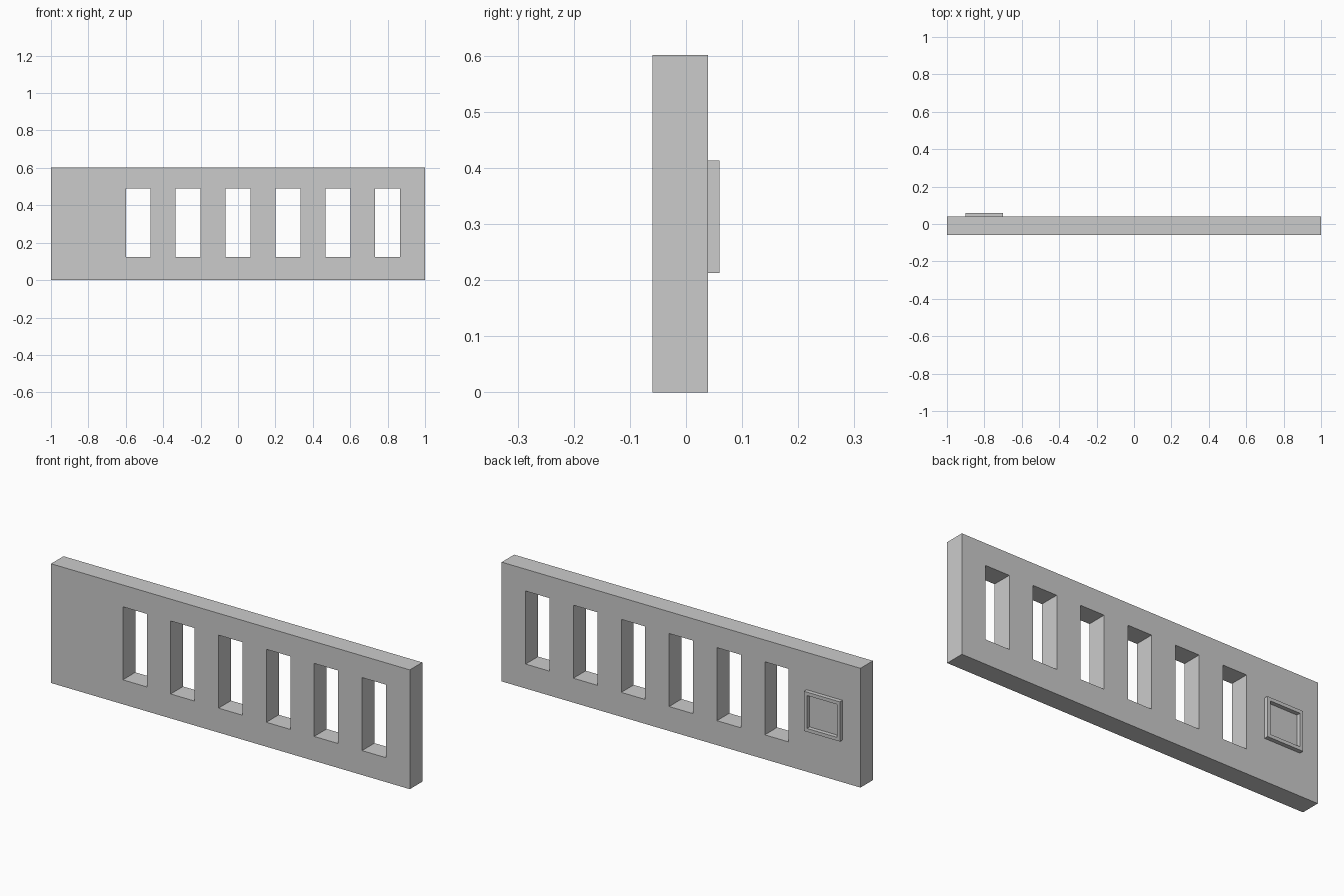
import bpy, bmesh, math

if "Cube" in bpy.data.objects:
    bpy.data.objects.remove(bpy.data.objects["Cube"])


def rect(x0, x1, z0, z1):
    return [(x0, z0), (x1, z0), (x1, z1), (x0, z1)]


def plate(name, outline, holes, y0, y1):
    """Upright plate with openings, spanning y0..y1."""
    curve = bpy.data.curves.new(name, 'CURVE')
    curve.dimensions = '2D'
    curve.fill_mode = 'BOTH'
    curve.extrude = (y1 - y0) / 2
    for loop in [outline] + holes:
        spline = curve.splines.new('POLY')
        spline.points.add(len(loop) - 1)
        for point, (x, z) in zip(spline.points, loop):
            point.co = (x, z, 0, 1)
        spline.use_cyclic_u = True
        spline.use_smooth = False
    obj = bpy.data.objects.new(name, curve)
    bpy.context.collection.objects.link(obj)
    obj.location.y = (y0 + y1) / 2
    obj.rotation_euler.x = math.radians(90)

    # Turn into a clean, welded, flat shaded mesh
    bpy.ops.object.select_all(action='DESELECT')
    obj.select_set(True)
    bpy.context.view_layer.objects.active = obj
    bpy.ops.object.convert(target='MESH')
    obj = bpy.context.object
    bm = bmesh.new()
    bm.from_mesh(obj.data)
    bmesh.ops.remove_doubles(bm, verts=bm.verts, dist=1e-5)
    bmesh.ops.recalc_face_normals(bm, faces=bm.faces)
    for face in bm.faces:
        face.smooth = False
    bm.to_mesh(obj.data)
    bm.free()
    return obj


# Wall panel with six evenly spaced window openings
WIDTH, PITCH = 0.1333, 0.2667
windows = []
for i in range(6):
    cx = -0.5333 + i * PITCH
    windows.append(rect(cx - WIDTH / 2, cx + WIDTH / 2, 0.123, 0.491))
plate("wall_panel", rect(-1, 1, 0, 0.601), windows, -0.06, 0.039)

# Thin raised square frame on the back
B = 0.017
plate("back_frame", rect(-0.9, -0.7, 0.213, 0.413),
      [rect(-0.9 + B, -0.7 - B, 0.213 + B, 0.413 - B)], 0.039, 0.06)
